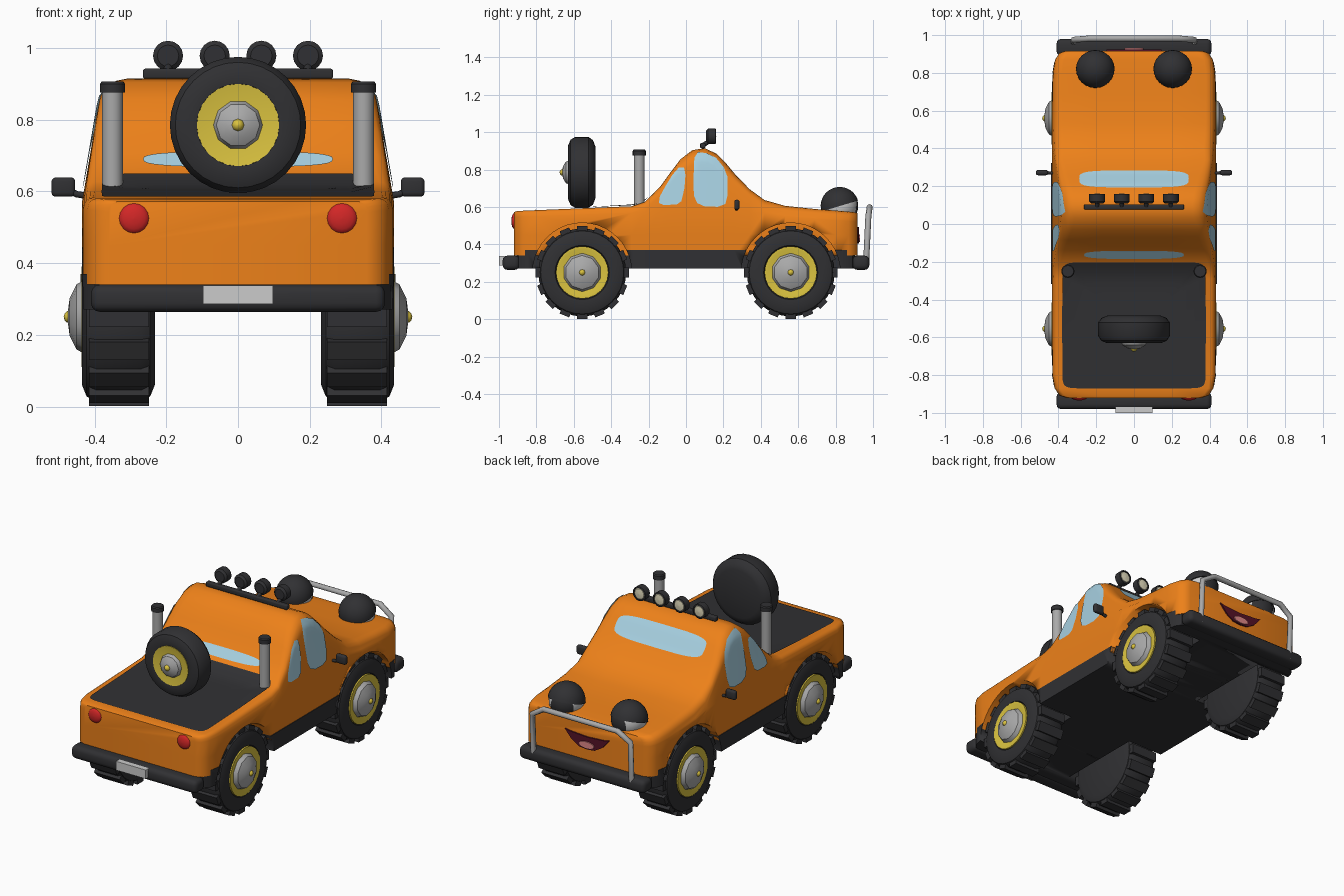
import bpy, bmesh
from math import sin, cos, pi, copysign
from mathutils import Vector, Matrix
from mathutils.bvhtree import BVHTree

if "Cube" in bpy.data.objects:
    bpy.data.objects.remove(bpy.data.objects["Cube"])


def material(name, col):
    m = bpy.data.materials.new(name)
    m.diffuse_color = (*col, 1)
    m.use_nodes = True
    m.node_tree.nodes["Principled BSDF"].inputs["Base Color"].default_value = m.diffuse_color
    return m


ORANGE = material("orange_paint", (0.85, 0.22, 0.01))
DARK = material("dark_rubber", (0.03, 0.03, 0.033))
YELLOW = material("yellow_rim", (0.7, 0.54, 0.05))
GLASS = material("blue_glass", (0.38, 0.62, 0.74))
RED = material("red_light", (0.65, 0.02, 0.02))
CREAM = material("cream_lens", (0.75, 0.7, 0.5))
WHITE = material("white", (0.8, 0.8, 0.78))
MAROON = material("maroon", (0.09, 0.006, 0.02))
PINK = material("pink", (0.75, 0.25, 0.25))
GREY = material("steel", (0.4, 0.4, 0.4))


def finish(name, bm, mat, angle=0.6):
    bmesh.ops.remove_doubles(bm, verts=bm.verts, dist=1e-5)
    bmesh.ops.recalc_face_normals(bm, faces=bm.faces)
    me = bpy.data.meshes.new(name)
    bm.to_mesh(me)
    bm.free()
    ob = bpy.data.objects.new(name, me)
    bpy.context.collection.objects.link(ob)
    me.materials.append(mat)
    if angle:
        bpy.ops.object.select_all(action='DESELECT')
        ob.select_set(True)
        bpy.context.view_layer.objects.active = ob
        bpy.ops.object.shade_smooth_by_angle(angle=angle)
    return ob


def skin(name, rings, mat, caps=True, angle=0.6):
    """Join equal closed rings of points into a skin."""
    bm = bmesh.new()
    vs = [[bm.verts.new(p) for p in r] for r in rings]
    n = len(rings[0])
    for a, b in zip(vs, vs[1:]):
        for i in range(n):
            bm.faces.new((a[i], a[(i + 1) % n], b[(i + 1) % n], b[i]))
    if caps:
        bm.faces.new(vs[0])
        bm.faces.new(vs[-1])
    return finish(name, bm, mat, angle)


def lathe(name, profile, centre, axis, mat, n=24):
    """Spin (along, radius) pairs about an axis."""
    q = Vector((0, 0, 1)).rotation_difference(Vector(axis))
    c = Vector(centre)
    rings = [[c + q @ Vector((max(r, 1e-4) * cos(2 * pi * i / n), max(r, 1e-4) * sin(2 * pi * i / n), a))
              for i in range(n)] for a, r in profile]
    return skin(name, rings, mat)


def box(name, centre, size, mat, bevel=0.0):
    bm = bmesh.new()
    bmesh.ops.create_cube(bm, size=1, matrix=Matrix.Translation(centre) @ Matrix.Diagonal((*size, 1)))
    if bevel:
        bmesh.ops.bevel(bm, geom=bm.edges[:], offset=bevel, segments=3, profile=0.5, affect='EDGES')
    return finish(name, bm, mat)


def tube(name, pts, radius, mat):
    cu = bpy.data.curves.new(name, 'CURVE')
    cu.dimensions = '3D'
    cu.bevel_depth, cu.bevel_resolution, cu.use_fill_caps = radius, 2, True
    sp = cu.splines.new('POLY')
    sp.points.add(len(pts) - 1)
    for p, co in zip(sp.points, pts):
        p.co = (*co, 1)
    cu.materials.append(mat)
    ob = bpy.data.objects.new(name, cu)
    bpy.context.collection.objects.link(ob)


def dome(r, a0, a1, n=9, flat=1.0):
    """Sphere profile between two angles from the pole."""
    return [(flat * r * cos(a0 + (a1 - a0) * i / n), r * sin(a0 + (a1 - a0) * i / n)) for i in range(n + 1)]


# Body stations: y, top height, half width
STATIONS = [(-.92, .572, .36), (-.908, .577, .395), (-.87, .58, .42), (-.8, .583, .432), (-.29, .604, .435),
            (-.22, .627, .435), (-.14, .706, .435), (-.085, .782, .435), (-.03, .855, .435), (.035, .904, .435),
            (.1, .914, .435), (.165, .884, .435), (.215, .832, .435), (.26, .778, .435), (.34, .695, .435),
            (.42, .637, .435), (.53, .606, .435), (.69, .589, .432), (.8, .581, .43), (.87, .575, .418),
            (.905, .571, .395), (.917, .567, .36)]
rings, skirt = [], []
for y, t, w in STATIONS:
    h = max(t - .57, 0)
    r = .025 + .16 * h + (.02 if y > .4 else 0)
    wt = w - .13 * h
    half = [(w, .34), (w, .45), (w, min(.57, t - r - .005))]
    half += [(wt - r + r * cos(k * pi / 8), t - r + r * sin(k * pi / 8)) for k in range(5)]
    half += [(.5 * (wt - r), t)]
    pts = half + [(-x, z) for x, z in reversed(half)]
    rings.append([(x, y, z) for x, z in pts])
    skirt.append([(s * (w + .004), y * .985, z) for s, z in ((1, .27), (1, .37), (-1, .37), (-1, .27))])
body = skin("body_shell", rings, ORANGE, angle=0.7)
chassis = skin("chassis_skirt", skirt, DARK)
bvh = BVHTree.FromPolygons([v.co for v in body.data.vertices], [p.vertices[:] for p in body.data.polygons])


def patch(name, outline, axis, side, mat, steps=6):
    """Lay a flat outline on the body, projected along an axis."""
    n = len(outline)
    c = [sum(p[i] for p in outline) / n for i in (0, 1)]
    d = Vector((0, 0, 0))
    d[axis] = -side
    out = []
    for k in range(steps + 1):
        f = max(k / steps, .001)
        ring = []
        for p in outline:
            q = [c[i] + (p[i] - c[i]) * f for i in (0, 1)]
            q.insert(axis, side * 2)
            hit, nrm, _, _ = bvh.ray_cast(Vector(q), d)
            ring.append(hit + (nrm if nrm.dot(d) < 0 else -nrm) * .005)
        out.append(ring)
    skin(name, out, mat, caps=False)


def oval(cx, cy, a, b, e=.5, n=32):
    f = lambda v: copysign(abs(v) ** e, v)
    return [(cx + a * f(cos(2 * pi * i / n)), cy + b * f(sin(2 * pi * i / n))) for i in range(n)]


# Windows and load bed
patch("windshield", oval(0, .235, .29, .045), 2, 1, GLASS)
patch("rear_window", oval(0, -.16, .265, .022, .7), 2, 1, GLASS)
patch("load_bed", oval(0, -.535, .38, .335, .12, 48), 2, 1, DARK)
door_win = [(.06, .62), (.1, .602), (.17, .6), (.21, .615), (.222, .66), (.222, .76), (.2, .81), (.16, .86),
            (.11, .885), (.065, .89), (.045, .86), (.04, .75), (.042, .66)]
quarter_win = [(-.145, .62), (-.12, .61), (-.05, .612), (-.025, .63), (-.008, .7), (-.003, .77), (-.01, .81),
               (-.035, .81), (-.07, .77), (-.11, .71), (-.14, .655)]
for s, tag in ((1, "right"), (-1, "left")):
    patch("door_window_" + tag, door_win, 0, s, GLASS)
    patch("quarter_window_" + tag, quarter_win, 0, s, GLASS)

# Wheel wells
for y in (-.555, .56):
    for s in (1, -1):
        cut = lathe("well_cutter", [(.21, 0), (.21, .265), (.6, .265), (.6, 0)], (0, y, .25), (s, 0, 0), DARK, 40)
        cut.hide_render = True
        for ob in (body, chassis):
            m = ob.modifiers.new("well", 'BOOLEAN')
            m.operation, m.object, m.solver = 'DIFFERENCE', cut, 'EXACT'
            bpy.context.view_layer.objects.active = ob
            bpy.ops.object.modifier_apply(modifier=m.name)
        bpy.data.objects.remove(cut)

# Road wheels
for y, end in ((-.555, "rear"), (.56, "front")):
    for s, side in ((1, "right"), (-1, "left")):
        tag, c, ax = f"{end}_{side}", (0, y, .25), (s, 0, 0)
        lathe("tyre_" + tag, [(.24, 0), (.232, .19), (.245, .222), (.27, .235), (.395, .235), (.422, .222),
                              (.435, .19), (.432, .145), (.415, .135), (.415, 0)], c, ax, DARK, 32)
        lathe("rim_" + tag, [(.41, .14), (.436, .14), (.436, .125), (.428, .1), (.428, 0)], c, ax, YELLOW)
        lathe("hub_" + tag, dome(.105, 0, pi / 2, 3, .5), (s * .424, y, .25), ax, GREY, 10)
        lathe("hub_nut_" + tag, dome(.018, 0, pi / 2, 3), (s * .468, y, .25), ax, YELLOW, 8)
        bm = bmesh.new()
        for i in range(16):
            M = Matrix.Translation((s * .332, y, .25)) @ Matrix.Rotation(2 * pi * i / 16, 4, 'X')
            bmesh.ops.create_cube(bm, size=1, matrix=M @ Matrix.Translation((0, 0, -.233))
                                  @ Matrix.Diagonal((.168, .055, .032, 1)))
        finish("tread_" + tag, bm, DARK, 0)

# Spare wheel
c, ax = (0, -.557, .785), (0, -1, 0)
lathe("spare_tyre", [(-.07, 0), (-.072, .14), (-.06, .172), (-.035, .19), (.035, .19), (.06, .175), (.073, .145),
                     (.07, .115), (.055, .11), (.055, 0)], c, ax, DARK, 32)
lathe("spare_rim", [(.05, .115), (.073, .115), (.066, .07), (.066, 0)], c, ax, YELLOW)
lathe("spare_hub", dome(.07, 0, pi / 2, 3, .62), (0, -.62, .785), ax, GREY, 10)
lathe("spare_nut", dome(.018, 0, pi / 2, 3), (0, -.658, .785), ax, YELLOW, 8)

# Bumpers, plate and bull bar
box("rear_bumper", (0, -.935, .302), (.82, .09, .076), DARK, .025)
box("front_bumper", (0, .935, .302), (.82, .09, .076), DARK, .025)
box("rear_plate", (0, -.985, .312), (.195, .03, .052), WHITE)
bar = [(.32, .962, .28), (.32, .975, .55), (.24, .982, .6)]
tube("bull_bar", bar + [(-x, y, z) for x, y, z in reversed(bar)], .016, GREY)

# Mouth and tongue on the nose
def plate(name, pts, y0, y1, mat):
    skin(name, [[(x, y, z) for x, z in pts] for y in (y0, y1)], mat)


half = [(0, .405), (.05, .41), (.1, .44), (.145, .492), (.11, .485), (0, .478)]
plate("mouth", half + [(-x, z) for x, z in half[-2:0:-1]], .9, .925, MAROON)
plate("tongue", oval(0, .432, .05, .02, 1, 16), .9, .931, PINK)

# Mirrored details: eyes, stacks, lights, mirrors
for s, tag in ((1, "right"), (-1, "left")):
    e = (s * .205, .822, .605)
    lathe("eyeball_" + tag, dome(.096, 0, pi, 14), e, (0, 0, 1), WHITE)
    lathe("pupil_" + tag, dome(.0985, 0, .72, 5), e, (-s * .3, 1, -.12), DARK)
    lathe("eyelid_" + tag, dome(.102, 0, pi / 2) + [(0, .094)], e, (0, -.3, 1), DARK)
    p = (s * .35, -.25, 0)
    lathe("exhaust_" + tag, [(.58, 0), (.58, .029), (.88, .029), (.88, 0)], p, (0, 0, 1), GREY, 16)
    lathe("exhaust_cap_" + tag, [(.876, 0), (.876, .035), (.9, .035), (.906, .03), (.906, 0)], p, (0, 0, 1), DARK, 16)
    lathe("tail_light_" + tag, dome(.043, 0, pi / 2, 4, .4), (s * .29, -.917, .525), (0, -1, 0), RED, 16)
    box("mirror_" + tag, (s * .487, .272, .612), (.066, .028, .054), DARK, .012)
    tube("mirror_arm_" + tag, [(s * .425, .27, .588), (s * .45, .27, .592), (s * .475, .272, .605)], .009, DARK)

# Roof light bar with four lamps
box("light_bar", (0, .09, .928), (.53, .028, .028), DARK, .006)
for i in range(4):
    x = -.195 + .13 * i
    tube(f"lamp_stem_{i}", [(x, .09, .93), (x, .13, .955)], .012, DARK)
    lathe(f"lamp_{i}", [(.108, 0), (.108, .03), (.118, .042), (.158, .042), (.16, .035), (.15, .034), (.15, 0)],
          (x, 0, .978), (0, 1, 0), DARK, 16)
    lathe(f"lamp_lens_{i}", [(.15, .035), (.158, .03), (.162, 0)], (x, 0, .978), (0, 1, 0), CREAM, 16)
